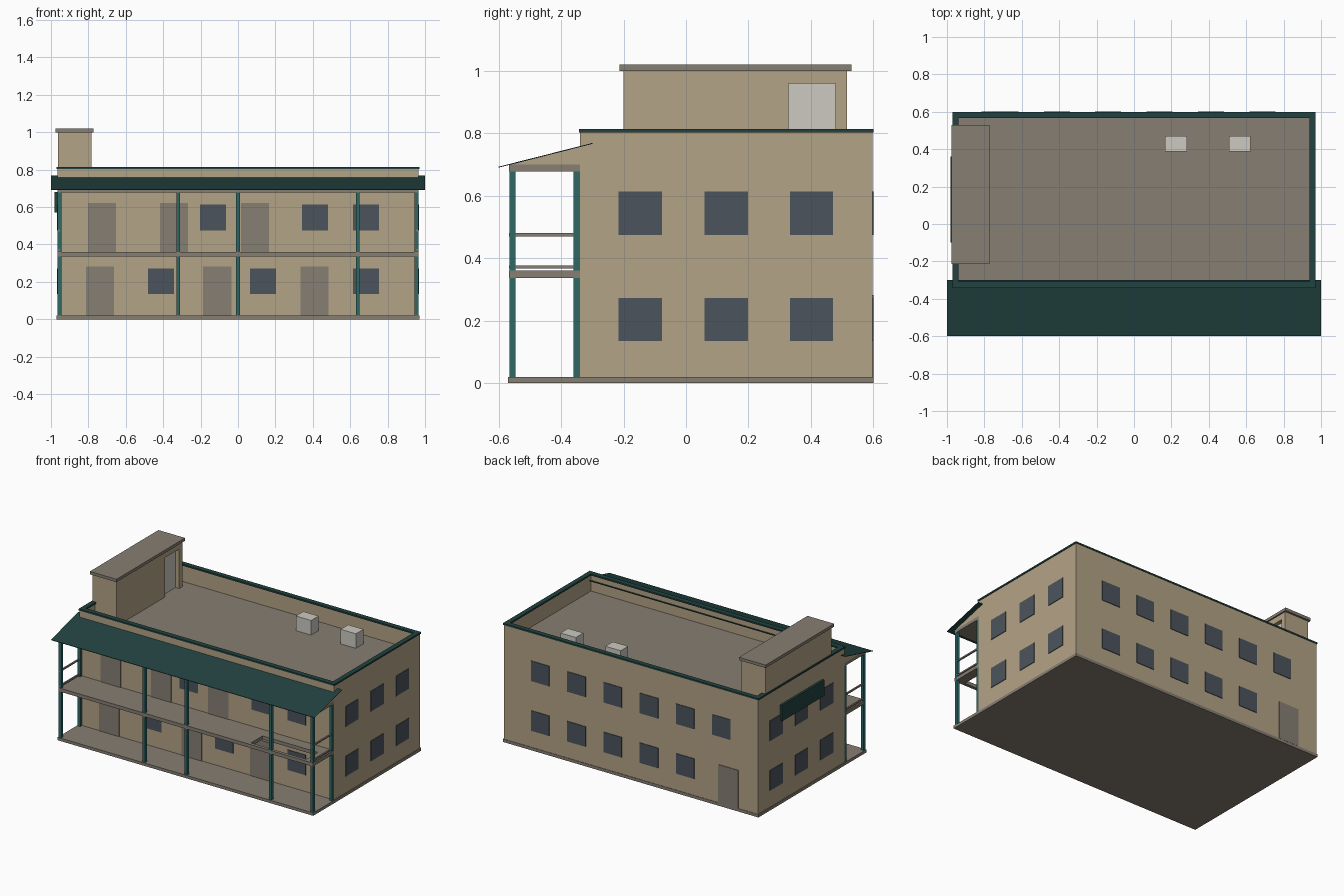
import bpy, bmesh
from mathutils import Vector

cube = bpy.data.objects.get("Cube")
if cube:
    bpy.data.objects.remove(cube, do_unlink=True)


def material(name, srgb):
    m = bpy.data.materials.new(name)
    col = [((c / 255 + 0.055) / 1.055) ** 2.4 for c in srgb] + [1]
    m.use_nodes = True
    m.diffuse_color = col
    m.node_tree.nodes["Principled BSDF"].inputs["Base Color"].default_value = col
    return m


TAN = material("tan wall", (180, 163, 134))
GREY = material("warm grey concrete", (134, 126, 115))
TEAL = material("teal post", (46, 104, 101))
DARK = material("dark teal roof", (33, 66, 64))
GLASS = material("slate window", (75, 84, 92))
WHITE = material("off white metal", (205, 201, 193))


def finish(name, bm, *mats):
    bmesh.ops.recalc_face_normals(bm, faces=bm.faces)
    me = bpy.data.meshes.new(name)
    bm.to_mesh(me)
    bm.free()
    for m in mats:
        me.materials.append(m)
    ob = bpy.data.objects.new(name, me)
    bpy.context.collection.objects.link(ob)
    return ob


def add_box(bm, xs, ys, zs):
    verts = bmesh.ops.create_cube(bm, size=1)["verts"]
    for v in verts:
        v.co = Vector([r[0] if c < 0 else r[1] for c, r in zip(v.co, (xs, ys, zs))])


def box(name, xs, ys, zs, mat):
    bm = bmesh.new()
    add_box(bm, xs, ys, zs)
    return finish(name, bm, mat)


def prism(name, points, direction, mat):
    """Extrude a closed polygon along a direction."""
    bm = bmesh.new()
    face = bm.faces.new([bm.verts.new(p) for p in points])
    ext = bmesh.ops.extrude_face_region(bm, geom=[face])["geom"]
    moved = [g for g in ext if isinstance(g, bmesh.types.BMVert)]
    bmesh.ops.translate(bm, verts=moved, vec=direction)
    return finish(name, bm, mat)


def ring(name, outer, inner, zs, mat):
    """Rectangular frame from four boxes; each rectangle is (x0, x1, y0, y1)."""
    bm = bmesh.new()
    a, b, c, d = outer
    e, f, g, h = inner
    for xs, ys in (((a, e), (c, d)), ((f, b), (c, d)), ((e, f), (c, g)), ((e, f), (h, d))):
        add_box(bm, xs, ys, zs)
    return finish(name, bm, mat)


HALF, FRONT, BACK, PORCH = 0.965, -0.34, 0.597, -0.567
DECK, TOP = 0.69, 0.806

# Base and main block with a sunken roof deck
box("plinth", (-0.97, 0.97), (-0.57, 0.6), (0, 0.02), GREY)
bm = bmesh.new()
add_box(bm, (-HALF, HALF), (FRONT, BACK), (0.02, TOP))
bm.normal_update()
roof = next(f for f in bm.faces if f.normal.z > 0.9)
bmesh.ops.inset_region(bm, faces=[roof], thickness=0.028)
floor = bmesh.ops.extrude_face_region(bm, geom=[roof])["geom"]
bmesh.ops.translate(bm, verts=[g for g in floor if isinstance(g, bmesh.types.BMVert)],
                    vec=(0, 0, DECK - TOP))
if roof.is_valid:
    bm.faces.remove(roof)
for f in floor:
    if isinstance(f, bmesh.types.BMFace):
        f.material_index = 1
finish("main_walls", bm, TAN, GREY)
ring("parapet_cap", (-0.97, 0.97, -0.342, 0.6), (-0.937, 0.937, -0.308, 0.567),
     (0.803, 0.814), DARK)

# Windows and doors as thin plates on each wall
W, D, T = 0.139, 0.152, 0.004
LOW, HIGH = (0.134, 0.272), (0.475, 0.613)
DOOR_LOW, DOOR_HIGH = (0.02, 0.282), (0.36, 0.622)


def plates(name, wall, centres, width, zs, mat):
    bm = bmesh.new()
    for c in centres:
        span = (c - width / 2, c + width / 2)
        if wall == "front":
            add_box(bm, span, (FRONT - T, FRONT + T), zs)
        elif wall == "back":
            add_box(bm, span, (BACK - T, BACK + T), zs)
        else:
            add_box(bm, (wall * HALF - T, wall * HALF + T), span, zs)
    finish(name, bm, mat)


plates("front_upper_windows", "front", (-0.134, 0.411, 0.685), W, HIGH, GLASS)
plates("front_lower_windows", "front", (-0.411, 0.134, 0.685), W, LOW, GLASS)
plates("front_upper_doors", "front", (-0.727, -0.342, 0.091), D, DOOR_HIGH, GREY)
plates("front_lower_doors", "front", (-0.738, -0.112, 0.409), D, DOOR_LOW, GREY)
columns = [0.687 - 0.275 * i for i in range(6)]
plates("back_upper_windows", "back", columns, W, HIGH, GLASS)
plates("back_lower_windows", "back", columns[:5], W, LOW, GLASS)
plates("back_door", "back", (-0.74,), D, DOOR_LOW, GREY)
for side, label in ((1, "left"), (-1, "right")):
    for zs, level in ((LOW, "lower"), (HIGH, "upper")):
        plates(f"{label}_{level}_windows", side, (-0.146, 0.129, 0.402), W, zs, GLASS)

# Blank sign board on the side wall
box("sign_board", (-0.98, -HALF), (-0.1, 0.36), (0.57, 0.68), DARK)

# Porch: upper floor with stair opening, ceiling, posts and side rails
ring("balcony_floor", (-HALF, HALF, PORCH, FRONT), (0.48, 0.9, -0.545, -0.42),
     (0.336, 0.36), GREY)
box("porch_ceiling", (-HALF, HALF), (PORCH, FRONT), (0.677, 0.7), GREY)
posts = [(x, PORCH + 0.011) for x in (-0.955, -0.32, 0, 0.64, 0.955)]
posts += [(-0.955, FRONT - 0.01), (0.955, FRONT - 0.01)]
bm = bmesh.new()
for x, y in posts:
    add_box(bm, (x - 0.01, x + 0.01), (y - 0.01, y + 0.01), (0.02, 0.678))
finish("porch_posts", bm, TEAL)
bm = bmesh.new()
for x in (-0.958, 0.958):
    for z in (0.372, 0.475):
        add_box(bm, (x - 0.005, x + 0.005), (PORCH, FRONT), (z - 0.005, z + 0.005))
finish("side_rails", bm, GREY)

# Sloped porch roof on a solid wedge
prism("porch_gable", [(-HALF, PORCH, 0.698), (-HALF, FRONT, 0.698), (-HALF, FRONT, 0.756)],
      (2 * HALF, 0, 0), TAN)
prism("porch_roof", [(-1, -0.6, 0.690), (-1, -0.3, 0.766), (-1, -0.3, 0.769), (-1, -0.6, 0.693)],
      (2, 0, 0), DARK)

# Roof stair house with a recessed door
x0, x1, xr = -0.963, -0.782, -0.815
y0, y1, d0, d1 = -0.2, 0.516, 0.328, 0.478
outline = [(x0, y0), (x1, y0), (x1, d0), (xr, d0), (xr, d1), (x1, d1), (x1, y1), (x0, y1)]
prism("stair_house", [(x, y, DECK) for x, y in outline], (0, 0, 1.002 - DECK), TAN)
box("stair_house_lintel", (xr, x1), (d0, d1), (0.96, 1.002), TAN)
box("stair_house_door", (xr, xr + 0.005), (d0, d1), (DECK, 0.96), WHITE)
box("stair_house_roof", (-0.975, -0.773), (-0.213, 0.53), (1.0, 1.02), GREY)

# Rooftop units
for i, x in enumerate((0.225, 0.565)):
    box(f"rooftop_unit_{i + 1}", (x - 0.058, x + 0.058), (0.388, 0.47), (DECK, 0.79), WHITE)
